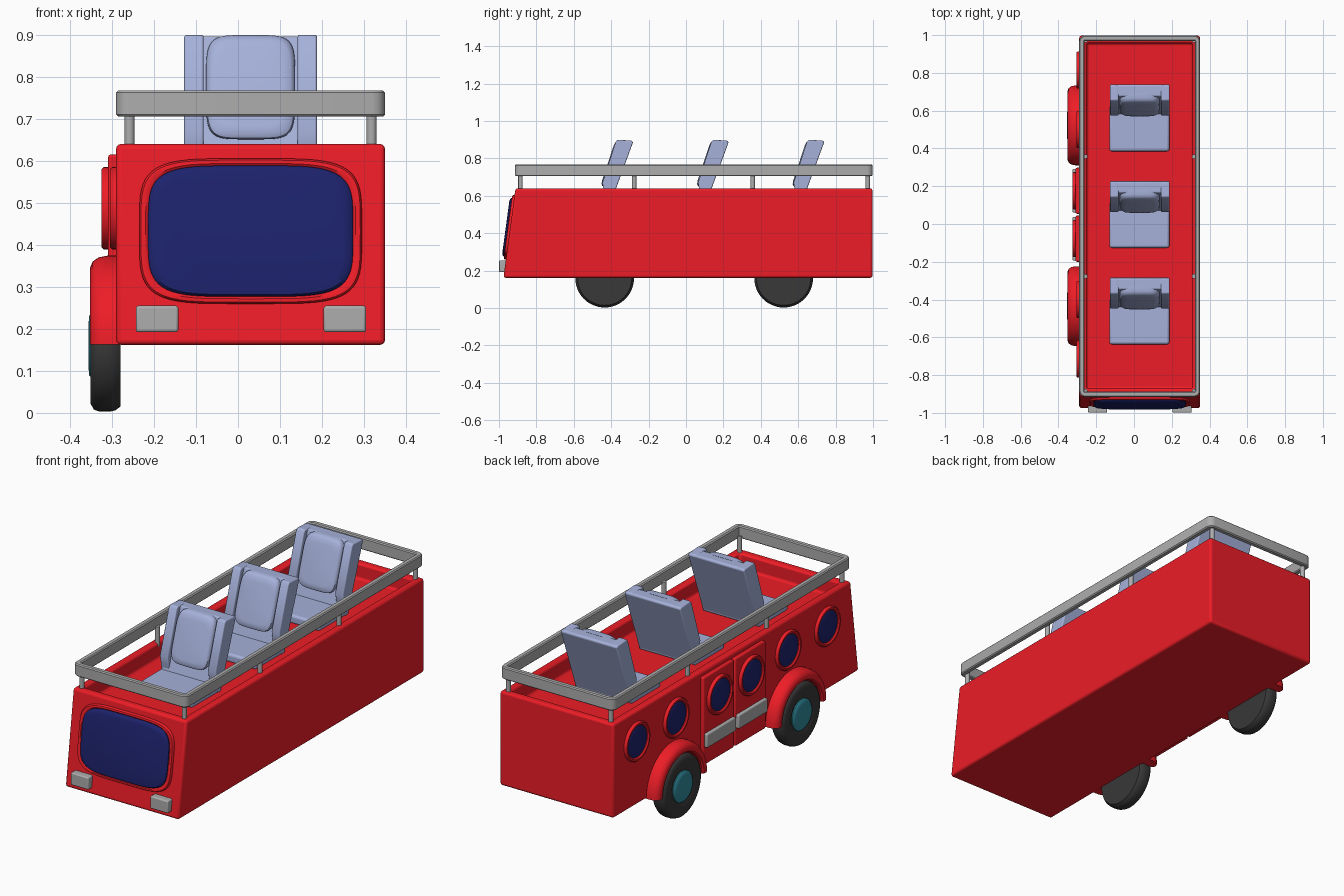
import bpy, bmesh
from math import sin, cos, pi, radians, copysign

if "Cube" in bpy.data.objects:
    bpy.data.objects.remove(bpy.data.objects["Cube"])


def material(name, rgb):
    m = bpy.data.materials.new(name)
    m.diffuse_color = (*rgb, 1)
    m.use_nodes = True
    m.node_tree.nodes["Principled BSDF"].inputs["Base Color"].default_value = m.diffuse_color
    return m


RED = material("red_paint", (0.85, 0.012, 0.02))
NAVY = material("navy_glass", (0.012, 0.016, 0.15))
BLUE = material("seat_blue", (0.38, 0.44, 0.70))
GREY = material("grey_metal", (0.42, 0.42, 0.42))
BLACK = material("tyre_rubber", (0.04, 0.04, 0.04))
TEAL = material("hub_teal", (0.03, 0.26, 0.34))


def finish(name, bm, mat, bevel=0.0, segs=3):
    bmesh.ops.recalc_face_normals(bm, faces=bm.faces)
    me = bpy.data.meshes.new(name)
    bm.to_mesh(me)
    bm.free()
    ob = bpy.data.objects.new(name, me)
    bpy.context.collection.objects.link(ob)
    me.materials.append(mat)
    if bevel:
        b = ob.modifiers.new("Bevel", "BEVEL")
        b.width, b.segments, b.limit_method = bevel, segs, 'ANGLE'
        b.angle_limit = radians(35)
    bpy.ops.object.select_all(action='DESELECT')
    bpy.context.view_layer.objects.active = ob
    ob.select_set(True)
    bpy.ops.object.shade_smooth_by_angle(angle=radians(40))
    return ob


def loft(bm, rings, closed=False, caps=True):
    """Skin a series of closed loops of points."""
    vs = [[bm.verts.new(p) for p in r] for r in rings]
    pairs = list(zip(vs, vs[1:])) + ([(vs[-1], vs[0])] if closed else [])
    for a, b in pairs:
        for i in range(len(a)):
            j = (i + 1) % len(a)
            bm.faces.new((a[i], a[j], b[j], b[i]))
    if caps and not closed:
        bm.faces.new(vs[0])
        bm.faces.new(vs[-1])


def box(name, x, y, z, mat, bevel=0.006):
    bm = bmesh.new()
    loft(bm, [[(x[0], y[0], h), (x[1], y[0], h), (x[1], y[1], h), (x[0], y[1], h)] for h in z])
    return finish(name, bm, mat, bevel)


def side_profile(name, pts, x, mat, bevel):
    bm = bmesh.new()
    loft(bm, [[(h, y, z) for y, z in pts] for h in x])
    return finish(name, bm, mat, bevel)


def lathe(name, prof, y, z, mat, closed=False, n=48):
    """Turn (x, radius) points about an axis along x."""
    bm = bmesh.new()
    loft(bm, [[(x, y + r * cos(2 * pi * i / n), z + r * sin(2 * pi * i / n)) for i in range(n)]
              for x, r in prof], closed)
    return finish(name, bm, mat)


def pad(name, cx, cz, y0, slope, rings, mat, power=4.5, closed=False, n=64):
    """Rounded-rectangle panel on a leaning plane; rings are (half width, half height, depth)."""
    def se(t, h):
        return copysign(abs(t) ** (2 / power), t) * h
    bm = bmesh.new()
    loops = []
    for w, h, d in rings:
        loop = []
        for i in range(n):
            a = 2 * pi * i / n
            u, v = se(cos(a), w), se(sin(a), h)
            loop.append((cx + u, y0 + slope * v - d, cz + v))
        loops.append(loop)
    loft(bm, loops, closed)
    return finish(name, bm, mat)


# body: sloped front, open top with a sunken deck
X0, X1, FLOOR, TOP = -0.29, 0.35, 0.56, 0.64
bm = bmesh.new()
W = 0.04


def rect(x0, x1, y0, y1, z):
    return [(x0, y0, z), (x1, y0, z), (x1, y1, z), (x0, y1, z)]


loft(bm, [rect(X0, X1, -0.976, 0.997, 0.162), rect(X0, X1, -0.912, 0.997, TOP),
          rect(X0 + W, X1 - W, -0.912 + W, 0.997 - W, TOP),
          rect(X0 + W, X1 - W, -0.912 + W, 0.997 - W, FLOOR)])
finish("body", bm, RED, 0.012)

# roof rail: flat band on posts
bm = bmesh.new()


def rail_loop(inset, z, c=0.03):
    a, b, p, q = X0 + inset, X1 - inset, -0.915 + inset, 0.998 - inset
    c = max(c - inset, 0.004)
    out = []
    for cx, cy, s in ((b - c, q - c, 0), (a + c, q - c, 1), (a + c, p + c, 2), (b - c, p + c, 3)):
        for k in range(5):
            t = (s + k / 4) * pi / 2
            out.append((cx + c * cos(t), cy + c * sin(t), z))
    return out


loft(bm, [rail_loop(i, z) for i, z in ((0.005, 0.705), (0, 0.71), (0, 0.762), (0.005, 0.767),
                                       (0.023, 0.767), (0.028, 0.762), (0.028, 0.71), (0.023, 0.705))], True)
finish("roof_rail", bm, GREY)
for x in (-0.258, 0.318):
    for y in (-0.885, -0.277, 0.357, 0.972):
        bm = bmesh.new()
        loft(bm, [[(x + 0.012 * cos(i * pi / 8), y + 0.012 * sin(i * pi / 8), z) for i in range(16)]
                  for z in (0.62, 0.72)])
        finish("rail_post", bm, GREY)

# windscreen and headlights on the leaning front
CZ, LEAN = 0.4325, 0.135
FY = -0.976 + (CZ - 0.162) * LEAN
pad("windscreen_frame", 0.03, CZ, FY, LEAN,
    [(0.265, 0.173, -0.01), (0.265, 0.173, 0.006), (0.261, 0.169, 0.012), (0.25, 0.161, 0.013),
     (0.243, 0.155, 0.008), (0.24, 0.152, -0.01)], RED, closed=True)
pad("windscreen", 0.03, CZ, FY, LEAN,
    [(0.244, 0.156, -0.005), (0.244, 0.156, 0.014), (0.238, 0.151, 0.021), (0.22, 0.137, 0.024)], NAVY)
for x in (-0.243, 0.204):
    box("headlight", (x, x + 0.101), (-0.999, -0.955), (0.192, 0.255), GREY)

# doors with grey bars, left side
for y0, y1 in ((-0.2, 0.044), (0.054, 0.298)):
    box("door", (-0.309, -0.28), (y0, y1), (0.17, 0.615), RED, 0.007)
    box("door_bar", (-0.325, -0.3), (y0 + 0.006, y1 - 0.006), (0.26, 0.33), GREY, 0.006)

# round windows, left side
for y in (0.815, 0.50, 0.176, -0.078, -0.40, -0.715):
    bx = -0.308 if -0.1 < y < 0.2 else -0.288
    lathe("window_rim", [(bx + 0.006, 0.098), (bx - 0.011, 0.098), (bx - 0.017, 0.093),
                         (bx - 0.017, 0.085), (bx - 0.011, 0.079), (bx + 0.006, 0.079)], y, 0.487, RED, True)
    lathe("window_glass", [(bx + 0.004, 0.081), (bx - 0.007, 0.081), (bx - 0.012, 0.07),
                           (bx - 0.014, 0.04)], y, 0.487, NAVY)

# wheels and mudguards, left side
for y in (-0.435, 0.522):
    lathe("tyre", [(-0.28, 0.145), (-0.292, 0.154), (-0.305, 0.157), (-0.33, 0.157), (-0.343, 0.152),
                   (-0.351, 0.138), (-0.351, 0.095), (-0.343, 0.08)], y, 0.16, BLACK)
    lathe("hub", [(-0.33, 0.078), (-0.348, 0.078), (-0.354, 0.071), (-0.356, 0.05)], y, 0.16, TEAL)
    section = [(-0.28, 0.16), (-0.343, 0.16), (-0.351, 0.167), (-0.352, 0.182), (-0.346, 0.197),
               (-0.332, 0.207), (-0.312, 0.211), (-0.28, 0.211)]
    bm = bmesh.new()
    loft(bm, [[(x, y + r * cos(pi * i / 32), 0.163 + r * sin(pi * i / 32)) for x, r in section]
              for i in range(33)])
    finish("mudguard", bm, RED)

# three seats: cushion, leaning back, side wings and back pad
for dy in (0, 0.511, 1.022):
    box("seat_cushion", (-0.13, 0.187), (-0.637 + dy, -0.40 + dy), (FLOOR - 0.005, 0.6), BLUE, 0.012)
    back = [(-0.405, FLOOR - 0.005), (-0.283, 0.887), (-0.29, 0.895)]
    side_profile("seat_back", [(y + dy, z) for y, z in back + [(-0.345, 0.896), (-0.455, FLOOR - 0.005)]],
                 (-0.12, 0.18), BLUE, 0.008)
    wing = back + [(-0.366, 0.9), (-0.376, 0.888), (-0.447, 0.67), (-0.44, 0.63), (-0.43, FLOOR - 0.005)]
    for x in (-0.128, 0.142):
        side_profile("seat_wing", [(y + dy, z) for y, z in wing], (x, x + 0.046), BLUE, 0.01)
    pad("seat_back_pad", 0.03, 0.775, -0.39 + dy, 0.33,
        [(0.104, 0.122, -0.02), (0.106, 0.124, 0.006), (0.103, 0.121, 0.018), (0.094, 0.112, 0.025),
         (0.075, 0.092, 0.028)], BLUE, 5)
